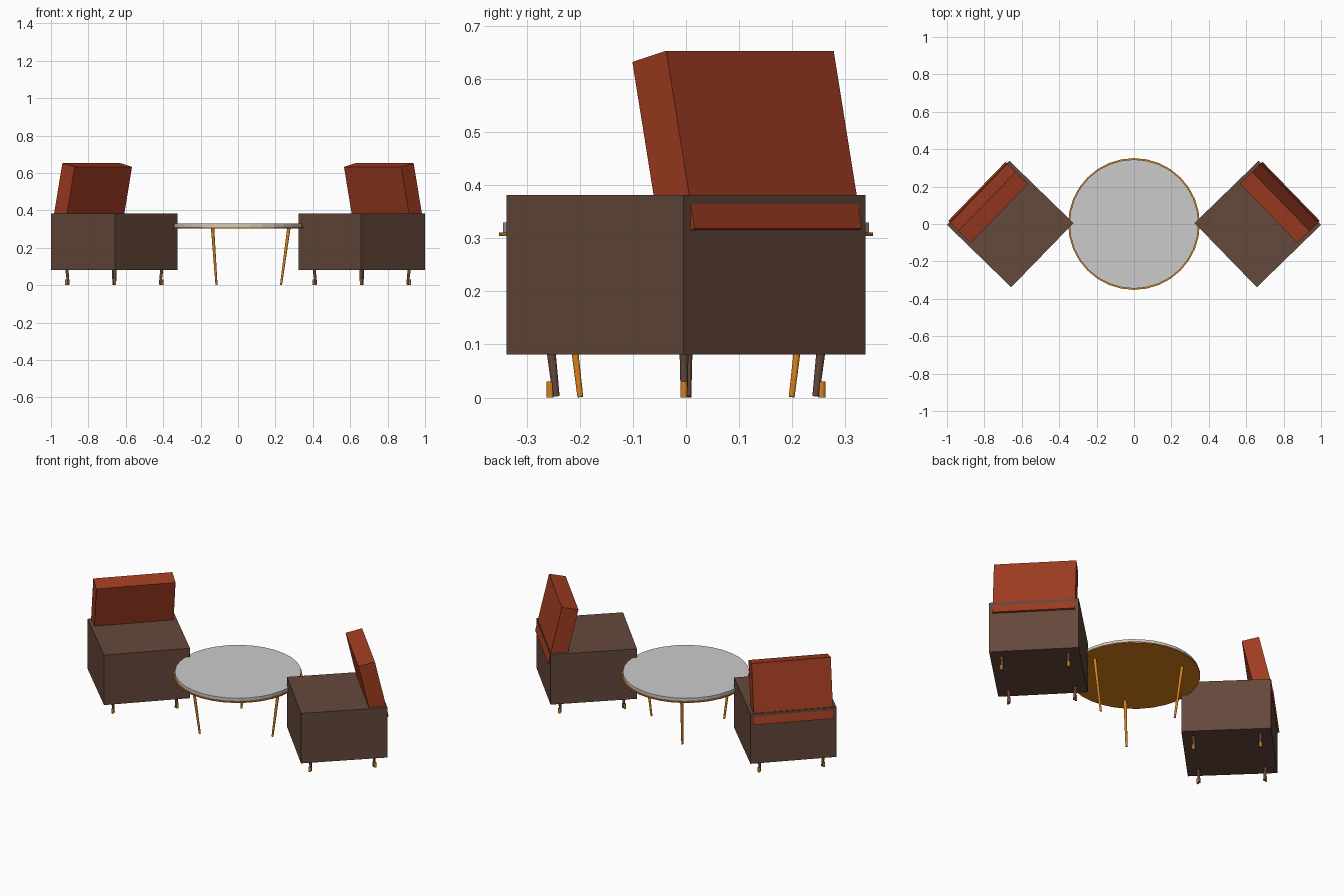
import bpy, math
from mathutils import Vector, Matrix

if "Cube" in bpy.data.objects:
    bpy.data.objects.remove(bpy.data.objects["Cube"])


def material(name, rgb):
    m = bpy.data.materials.new(name)
    m.diffuse_color = (*rgb, 1)
    m.use_nodes = True
    m.node_tree.nodes["Principled BSDF"].inputs["Base Color"].default_value = m.diffuse_color
    return m


BROWN = material("brown", (0.13, 0.065, 0.043))
RUST = material("rust", (0.35, 0.045, 0.015))
GOLD = material("gold", (0.70, 0.22, 0.01))


def finish(name, mat):
    ob = bpy.context.object
    ob.name = name
    if mat:
        ob.data.materials.append(mat)
    return ob


def box(name, size, matrix, mat):
    bpy.ops.mesh.primitive_cube_add(size=1)
    ob = finish(name, mat)
    ob.matrix_world = matrix @ Matrix.Diagonal((*size, 1))
    return ob


def rod(name, bottom, top, r_bottom, r_top, mat, sides=12):
    """Tapered cylinder between two points."""
    a, b = Vector(bottom), Vector(top)
    bpy.ops.mesh.primitive_cone_add(vertices=sides, radius1=r_bottom, radius2=r_top,
                                    depth=(b - a).length)
    ob = finish(name, mat)
    turn = Vector((0, 0, 1)).rotation_difference(b - a).to_matrix().to_4x4()
    ob.matrix_world = Matrix.Translation((a + b) / 2) @ turn
    return ob


def chair(side, x, angle):
    place = Matrix.Translation((x, 0, 0)) @ Matrix.Rotation(angle, 4, 'Z')

    # block seat
    box(side + "_seat", (0.478, 0.478, 0.301),
        place @ Matrix.Translation((0, 0, 0.2315)), BROWN)

    # tilted backrest, placed from its top rear edge; its foot pokes out of the seat
    thick, height = 0.094, 0.344
    tilt = Matrix.Translation((0, 0.173, 0.6535)) @ Matrix.Rotation(0.225, 4, 'X')
    box(side + "_backrest", (0.44, thick, height),
        place @ tilt @ Matrix.Translation((0, -thick / 2, -height / 2)), RUST)

    # four slanted legs with upright metal tips
    for sx in (-1, 1):
        for sy in (-1, 1):
            def at(d, z):
                return place @ Vector((sx * d, sy * d, z))
            tag = f"{side}_{'front' if sy < 0 else 'back'}_{'left' if sx < 0 else 'right'}"
            rod(tag + "_leg", at(0.173, 0.002), at(0.180, 0.09), 0.0065, 0.0085, BROWN)
            rod(tag + "_leg_tip", at(0.181, 0), at(0.181, 0.03), 0.0065, 0.0065, GOLD)


chair("left_chair", -0.6615, 0.8)
chair("right_chair", 0.6615, -0.8)

# round table: grey top on a slightly wider metal plate
rod("table_top", (0, 0, 0.309), (0, 0, 0.3295), 0.345, 0.345, None, 32)
rod("table_plate", (0, 0, 0.304), (0, 0, 0.311), 0.352, 0.352, GOLD, 32)

# three tapered table legs
for i in range(3):
    c, s = math.cos(i * math.tau / 3), math.sin(i * math.tau / 3)
    rod(f"table_leg_{i + 1}", (0.23 * c, 0.23 * s, 0.001),
        (0.272 * c, 0.272 * s, 0.307), 0.0055, 0.009, GOLD)
